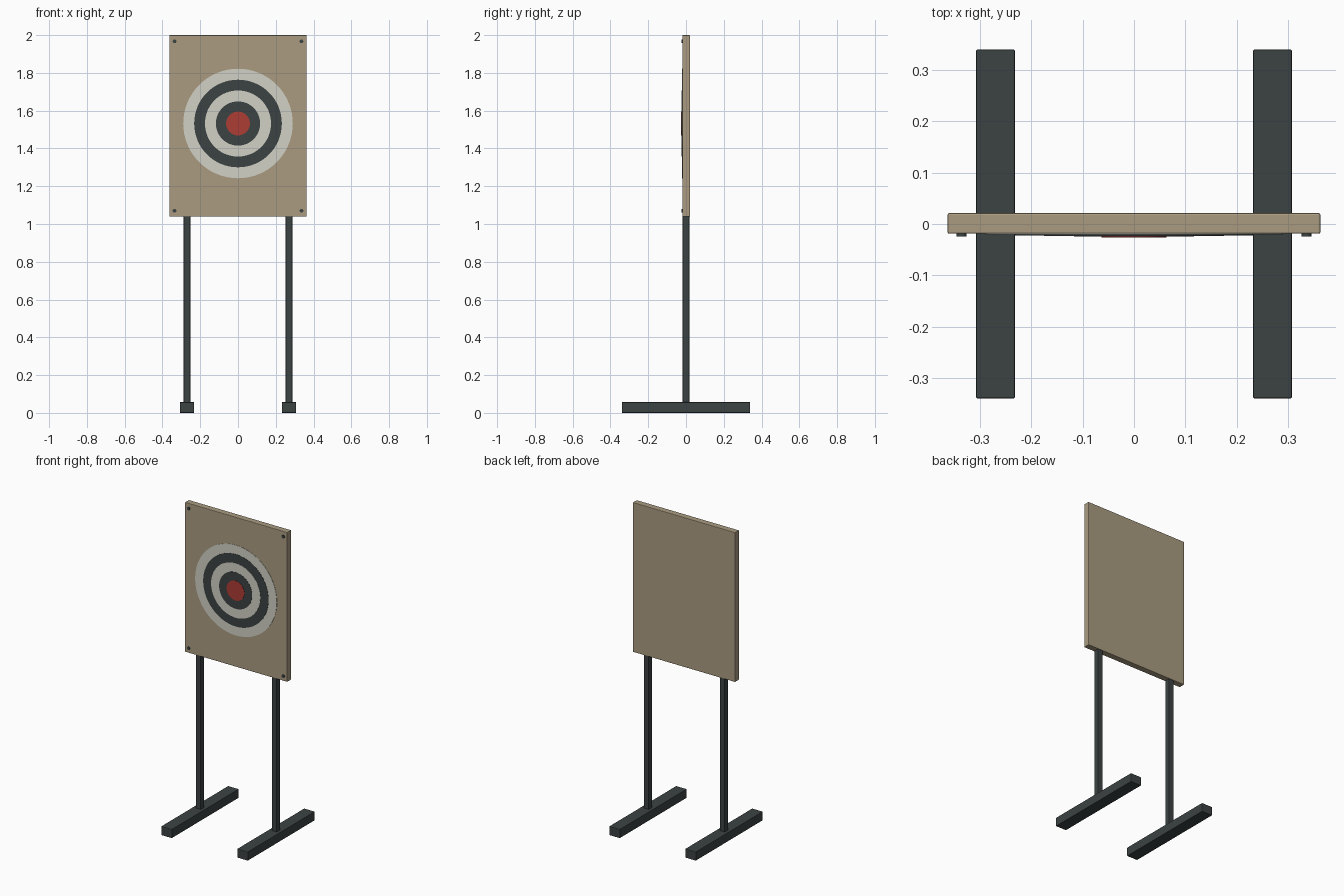
import bpy, math

if "Cube" in bpy.data.objects:
    bpy.data.objects.remove(bpy.data.objects["Cube"])


def material(name, rgb):
    m = bpy.data.materials.new(name)
    m.diffuse_color = (*rgb, 1)
    m.use_nodes = True
    m.node_tree.nodes["Principled BSDF"].inputs["Base Color"].default_value = m.diffuse_color
    return m


TAN = material("tan board", (0.40, 0.33, 0.22))
DARK = material("dark grey", (0.045, 0.055, 0.055))
WHITE = material("off white", (0.64, 0.64, 0.56))
RED = material("red", (0.42, 0.045, 0.035))


def box(name, lo, hi, mat, bevel):
    mid = [(a + b) / 2 for a, b in zip(lo, hi)]
    bpy.ops.mesh.primitive_cube_add(size=1, location=mid)
    ob = bpy.context.object
    ob.name = name
    ob.scale = [b - a for a, b in zip(lo, hi)]
    bpy.ops.object.transform_apply(location=False, rotation=False, scale=True)
    mod = ob.modifiers.new("soft edges", 'BEVEL')
    mod.width = bevel
    mod.segments = 2
    ob.data.materials.append(mat)
    return ob


def disc(name, x, z, radius, back, front, mat, sides):
    bpy.ops.mesh.primitive_cylinder_add(
        vertices=sides, radius=radius, depth=back - front,
        location=(x, (back + front) / 2, z), rotation=(math.pi / 2, 0, 0))
    ob = bpy.context.object
    ob.name = name
    ob.data.materials.append(mat)
    bpy.ops.object.shade_smooth_by_angle(angle=math.radians(30))


# target board
box("board", (-0.363, -0.019, 1.04), (0.363, 0.021, 2.0), TAN, 0.003)

# posts and feet on both sides
for side, s in (("left", -1), ("right", 1)):
    x = 0.27 * s
    box(side + "_foot", (x - 0.038, -0.34, 0), (x + 0.038, 0.34, 0.057), DARK, 0.003)
    box(side + "_post", (x - 0.018, -0.018, 0.05), (x + 0.018, 0.018, 1.06), DARK, 0.003)

# target rings, each a thin disc standing slightly proud of the last
rings = [("outer_ring", 0.290, WHITE), ("second_ring", 0.232, DARK),
         ("third_ring", 0.175, WHITE), ("fourth_ring", 0.117, DARK),
         ("bullseye", 0.063, RED)]
for i, (name, r, mat) in enumerate(rings):
    disc(name, 0, 1.532, r, -0.018, -0.0208 - 0.0013 * i, mat, 64)

# corner bolts
for x in (-0.336, 0.336):
    for z in (1.07, 1.967):
        disc("bolt", x, z, 0.010, -0.018, -0.024, DARK, 16)
